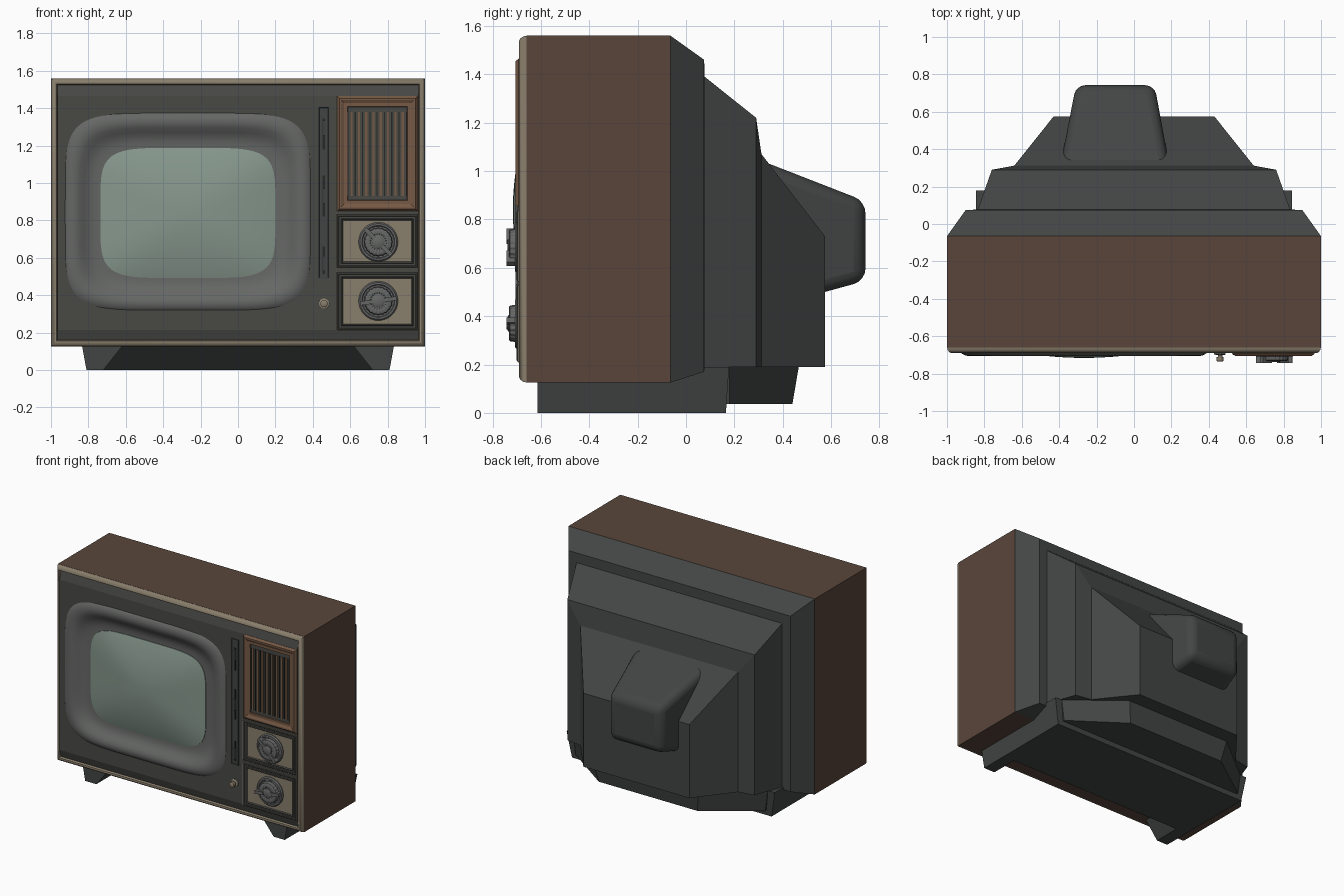
import bpy, bmesh
from math import sin, cos, pi, radians

if "Cube" in bpy.data.objects:
    bpy.data.objects.remove(bpy.data.objects["Cube"])


def mat(name, r, g, b):
    m = bpy.data.materials.new(name)
    m.diffuse_color = (r, g, b, 1)
    m.use_nodes = True
    m.node_tree.nodes["Principled BSDF"].inputs["Base Color"].default_value = m.diffuse_color
    return m


WOOD = mat("wood", .10, .060, .043)
WARM = mat("warm_wood", .18, .10, .06)
TRIM = mat("trim", .25, .21, .15)
DARK = mat("charcoal", .055, .06, .058)
PANEL = mat("panel_grey", .065, .065, .06)
GREY = mat("mid_grey", .13, .135, .13)
BLACK = mat("slot_black", .02, .02, .018)
GLASS = mat("glass", .24, .31, .265)


def loft(name, rings, material, smooth=None, bevel=0, loc=(0, 0, 0), rot_y=0):
    """Closed skin through equal-length point rings, capped at both ends."""
    bm = bmesh.new()
    vs = [[bm.verts.new(p) for p in ring] for ring in rings]
    n = len(vs[0])
    for a, b in zip(vs, vs[1:]):
        for i in range(n):
            j = (i + 1) % n
            bm.faces.new((a[i], a[j], b[j], b[i]))
    bm.faces.new(vs[0])
    bm.faces.new(vs[-1])
    bmesh.ops.recalc_face_normals(bm, faces=bm.faces)
    me = bpy.data.meshes.new(name)
    bm.to_mesh(me)
    bm.free()
    me.materials.append(material)
    ob = bpy.data.objects.new(name, me)
    bpy.context.collection.objects.link(ob)
    ob.location = loc
    ob.rotation_euler.y = rot_y
    if bevel:
        m = ob.modifiers.new("bevel", 'BEVEL')
        m.width, m.segments = bevel, 4
    if smooth:
        bpy.ops.object.select_all(action='DESELECT')
        ob.select_set(True)
        bpy.context.view_layer.objects.active = ob
        bpy.ops.object.shade_smooth_by_angle(angle=radians(smooth))
    return ob


def rect(y, x0, x1, z0, z1):
    return [(x0, y, z0), (x1, y, z0), (x1, y, z1), (x0, y, z1)]


def rects(box, steps):
    """Rectangles from (y, inset) steps."""
    x0, x1, z0, z1 = box
    return [rect(y, x0 + d, x1 - d, z0 + d, z1 - d) for y, d in steps]


def box(name, x0, x1, y0, y1, z0, z1, material, **kw):
    return loft(name, [rect(y0, x0, x1, z0, z1), rect(y1, x0, x1, z0, z1)], material, **kw)


def oval(y, cx, cz, a, b, n=2, count=96, teeth=0, depth=0):
    """Superellipse ring facing the front, optionally fluted."""
    pts = []
    for i in range(count):
        t = 2 * pi * i / count
        c, s = cos(t), sin(t)
        f = 1 + depth * cos(teeth * t)
        x = a * f * abs(c) ** (2 / n) * (1 if c >= 0 else -1)
        z = b * f * abs(s) ** (2 / n) * (1 if s >= 0 else -1)
        pts.append((cx + x, y, cz + z))
    return pts


FULL = (-1, 1, .125, 1.56)

# wooden cabinet, hollow at the front
loft("cabinet", rects(FULL, [(-.60, .04), (-.66, .04), (-.66, 0), (-.065, 0)]), WOOD)
# rounded front trim
loft("front_trim", rects(FULL, [(-.61, .045), (-.66, .001), (-.672, .003), (-.685, .012),
                                (-.69, .022), (-.688, .03), (-.672, .036), (-.62, .04)]), TRIM, 40)

# front panel with sloped top and bottom bands
prof = [(-.62, .155), (-.672, .155), (-.69, .215), (-.69, 1.465), (-.672, 1.53), (-.62, 1.53)]
panel = loft("front_panel", [[(x, y, z) for y, z in prof] for x in (-.965, .965)], PANEL)

# screen surround: raised lip that falls inward to the tube
OUT, INN = (-.268, .847, .657, .528), (-.268, .84, .465, .345)


def between(d, y):
    cx, cz, a, b = (o + (i - o) * d for o, i in zip(OUT, INN))
    return oval(y, cx, cz, a, b, 5.5 - .5 * d, 128)


cutter = loft("screen_cutter", [between(.2, -.8), between(.2, -.55)], PANEL)
cutter.hide_render = True
cutter.hide_viewport = True
cut = panel.modifiers.new("opening", 'BOOLEAN')
cut.operation, cut.object, cut.solver = 'DIFFERENCE', cutter, 'EXACT'

steps = [(.12, -.61), (.1, -.675), (0, -.689), (.04, -.695), (.12, -.703), (.22, -.706), (.32, -.704),
         (.42, -.696), (.54, -.68), (.66, -.666), (.8, -.658), (.92, -.656), (1.03, -.655)]
loft("screen_surround", [between(d, y) for d, y in steps], GREY, 60)

# domed glass
dome = [oval(-.62, *INN[:2], .468, .348, 5, 128)]
for k in (1, .97, .9, .8, .65, .5, .35, .2, .08):
    dome.append(oval(-.66 - .056 * (1 - k * k), *INN[:2], .468 * k, .348 * k, 2.3 + 2.7 * k, 128))
loft("screen_glass", dome, GLASS, 60)

# speaker: bevelled wooden surround with a recessed grille
SPK = (.53, .962, .85, 1.465)
loft("speaker_surround", rects(SPK, [(-.66, 0), (-.692, 0), (-.706, .012), (-.706, .022), (-.698, .038),
                                     (-.698, .056), (-.682, .06), (-.682, .07)]), WARM)
box("grille_backing", .58, .912, -.684, -.68, .925, 1.39, BLACK)
for i in range(17):
    x = .588 + i * .0195
    w = .006 if i % 2 else .003
    box("grille_slat", x - w, x + w, -.696, -.68, .93, 1.38, WARM if i % 2 else BLACK)
for i in range(14):
    z = .945 + i * .0325
    box("grille_crossbar", .582, .91, -.69, -.682, z - .004, z + .004, WOOD)

# slider strip with three slots and tabs
loft("slider_strip", rects((.428, .49, .488, 1.41), [(-.68, 0), (-.697, 0), (-.697, .006), (-.691, .008)]), DARK)
for z0, z1, zt in ((1.18, 1.345, 1.295), (.82, 1.04, .93), (.515, .66, .57)):
    box("slider_slot", .452, .466, -.694, -.685, z0, z1, BLACK)
    box("slider_tab", .454, .464, -.704, -.685, zt - .04, zt + .04, GREY)

# small power button
loft("button_ring", [oval(y, .46, .355, r, r, 2, 32) for y, r in
                     ((-.68, .028), (-.697, .028), (-.70, .024))], TRIM, 40)
loft("button", [oval(y, .46, .355, r, r, 2, 32) for y, r in
                ((-.69, .012), (-.712, .012), (-.712, .019), (-.732, .019), (-.735, .015))], TRIM, 40)

# two dials in framed recesses
for z0, z1, zc, ang in ((.545, .835, .685, 45), (.212, .525, .37, -8)):
    loft("dial_frame", rects((.527, .962, z0, z1), [(-.66, 0), (-.697, 0), (-.70, .004), (-.70, .01),
                                                    (-.696, .014), (-.696, .024), (-.70, .028),
                                                    (-.687, .042), (-.687, .05)]), PANEL)
    loft("dial_edge", rects((.527, .962, z0, z1), [(-.66, -.003), (-.694, -.003), (-.694, .001)]), TRIM)
    loft("dial_disc", [oval(y, .75, zc, r, r, 2, 64) for y, r in
                       ((-.68, .105), (-.70, .105), (-.708, .098), (-.708, .088), (-.703, .084))], GREY, 40)
    loft("dial_cap", [oval(y, .75, zc, r, r, 2, 120, 20, .025) for y, r in
                      ((-.70, .076), (-.728, .072), (-.732, .066), (-.732, .045), (-.728, .04))], GREY, 40)
    loft("dial_hub", [oval(y, .75, zc, r, r, 2, 48) for y, r in
                      ((-.70, .034), (-.734, .034), (-.738, .028))], GREY, 40)
    for s in (-1, 1):
        a, b = sorted((s * .03, s * .098))
        box("dial_grip", a, b, -.742, -.70, -.011, .011, GREY, loc=(.75, 0, zc), rot_y=radians(ang))

# stepped back cover
loft("back_cover", [rect(y, -w, w, z0, z1) for y, w, z0, z1 in (
    (-.065, 1, .125, 1.56), (.075, .9, .17, 1.46), (.077, .835, .19, 1.39),
    (.29, .76, .19, 1.22), (.312, .64, .19, 1.07), (.575, .43, .19, .73))], DARK)
# tube neck housing, off centre
loft("tube_housing", [rect(.28, -.40, .195, .42, 1.055), rect(.742, -.31, .11, .546, .875)],
     DARK, smooth=40, bevel=.05)


# stand: tapered base whose front is undercut between two feet
def base_ring(z, w, yb, wi, yi):
    half = [(w, yb), (w, -.615), (wi, -.615), (wi, yi)]
    return [(x, y, z) for x, y in half] + [(-x, y, z) for x, y in reversed(half)]


loft("stand", [base_ring(0, .81, .165, .72, -.41), base_ring(.19, .845, .178, .57, -.60)], DARK)
# rear underside block
loft("rear_block", [[(s * x, y, z) for s, pts in ((1, p), (-1, p[::-1])) for x, y in pts] for z, p in (
    (.037, [(.77, .12), (.77, .18), (.40, .44)]),
    (.195, [(.79, .12), (.79, .18), (.43, .467)]))], DARK)
